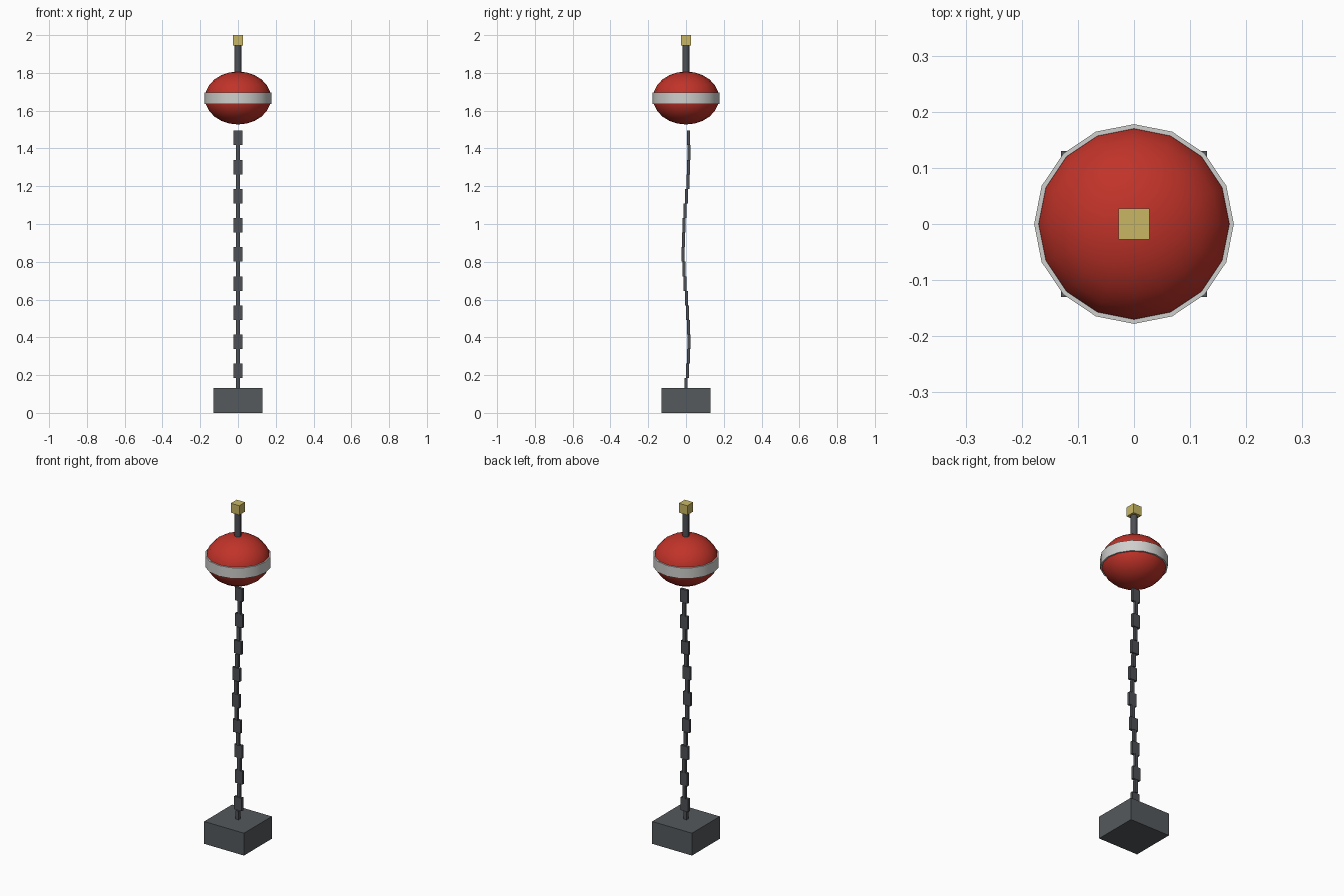
import bpy, math

if "Cube" in bpy.data.objects:
    bpy.data.objects.remove(bpy.data.objects["Cube"])


def material(name, rgb):
    m = bpy.data.materials.new(name)
    m.diffuse_color = (*rgb, 1)
    m.use_nodes = True
    m.node_tree.nodes["Principled BSDF"].inputs["Base Color"].default_value = m.diffuse_color
    return m


RED = material("buoy red", (0.53, 0.033, 0.022))
WHITE = material("band white", (0.62, 0.62, 0.61))
YELLOW = material("lamp yellow", (0.58, 0.47, 0.13))
GREY = material("weight grey", (0.09, 0.1, 0.107))
STEEL = material("chain steel", (0.075, 0.08, 0.09))


def finish(name, mat, smooth=False):
    ob = bpy.context.object
    ob.name = name
    ob.data.materials.append(mat)
    if smooth:
        bpy.ops.object.shade_smooth_by_angle(angle=math.radians(50))
    return ob


def box(name, mat, loc, size):
    bpy.ops.mesh.primitive_cube_add(size=1, location=loc)
    ob = finish(name, mat)
    ob.scale = size
    return ob


def cylinder(name, mat, z0, z1, radius, sides):
    bpy.ops.mesh.primitive_cylinder_add(vertices=sides, radius=radius, depth=z1 - z0,
                                        location=(0, 0, (z0 + z1) / 2))
    return finish(name, mat, True)


# Anchor weight on the ground
box("anchor_weight", GREY, (0, 0, 0.066), (0.26, 0.26, 0.132))

# Swaying chain: narrow and wide links alternate
for i in range(18):
    width = 0.048 if i % 2 else 0.019
    box(f"chain_link_{i + 1}", STEEL,
        (0, 0.015 * math.sin(0.5 * i), 0.145 + 0.0771 * i), (width, 0.016, 0.077))

# Squashed float with a raised band
bpy.ops.mesh.primitive_uv_sphere_add(segments=16, ring_count=12, radius=0.175,
                                     location=(0, 0, 1.667))
finish("float", RED, True).scale = (1, 1, 0.8)
cylinder("float_band", WHITE, 1.634, 1.697, 0.178, 16)

# Mast and lamp
cylinder("mast", STEEL, 1.79, 1.95, 0.018, 8)
box("lamp", YELLOW, (0, 0, 1.9725), (0.055, 0.055, 0.055))
